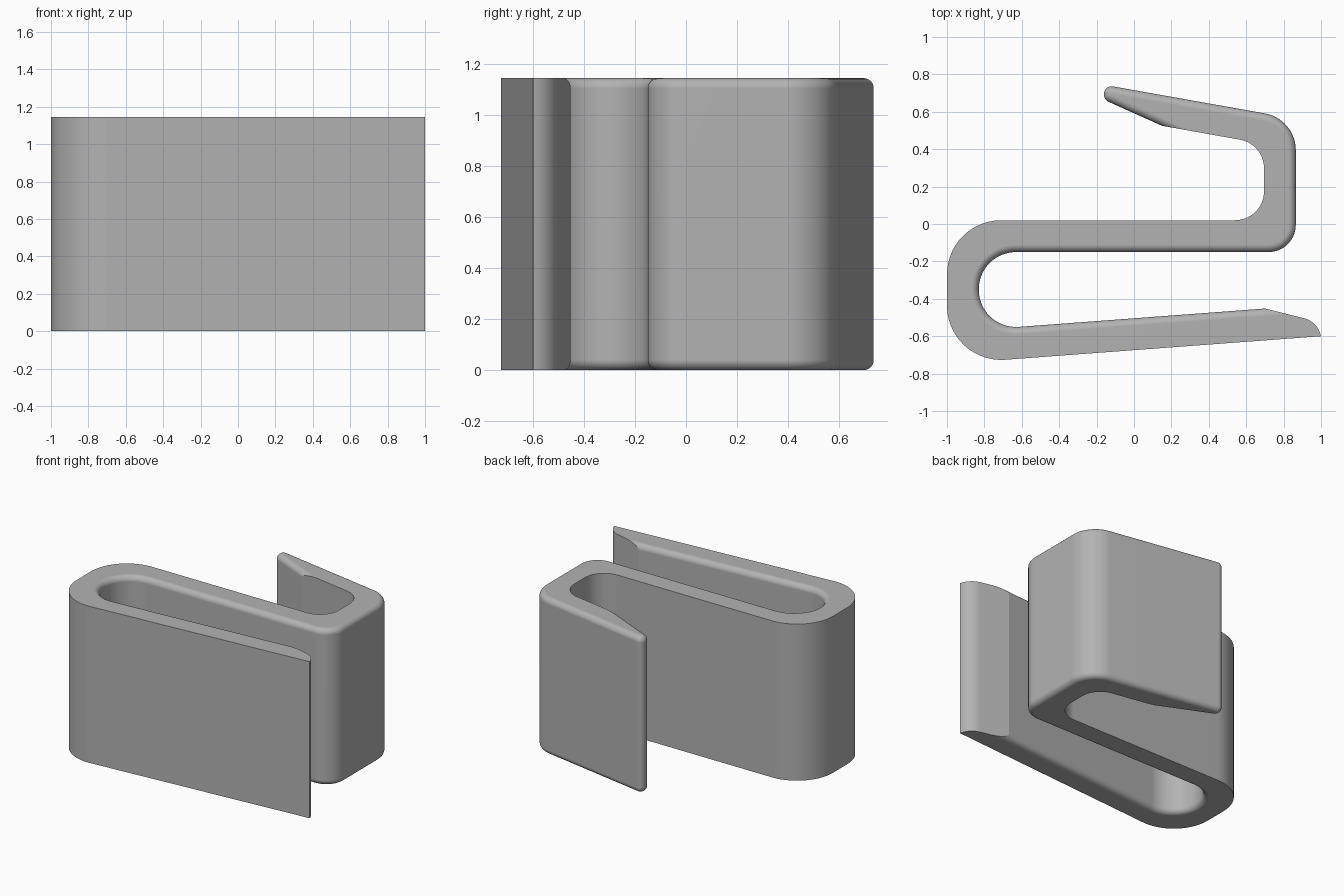
import bpy, bmesh, math
from mathutils import Vector

HEIGHT, ROUND, STEPS, ARC = 1.145, 0.04, 7, 14

cube = bpy.data.objects.get("Cube")
if cube:
    bpy.data.objects.remove(cube)

# Clip outline, clockwise: x, y, corner radius, whether the edge that follows has a rounded rim
CORNERS = [
    (1.0, -0.6, 0, False),          # front arm tip
    (-1.0, -0.749, 0.29, False),    # outer left bend
    (-1.0, 0.02, 0.29, False),
    (0.695, 0.02, 0.155, False),    # inside of the hook
    (0.695, 0.428, 0.155, False),
    (0.15, 0.525, 0, True),         # hook lip
    (-0.16, 0.664, 0.04, True),
    (-0.16, 0.744, 0.04, True),
    (0.865, 0.562, 0.2, True),      # outer right side
    (0.865, -0.15, 0.145, True),
    (-0.83, -0.15, 0.199, True),    # inside of the slot
    (-0.83, -0.566, 0.199, True),
    (0.7, -0.452, 0, False),        # front arm lead-in
    (0.975, -0.52, 0.12, False),
]


def outline(inset):
    """Filleted outline with the rounded edges moved inwards."""
    n = len(CORNERS)
    lines = []
    for i, (x, y, r, rim) in enumerate(CORNERS):
        a, b = Vector((x, y)), Vector(CORNERS[(i + 1) % n][:2])
        d = (b - a).normalized()
        lines.append((a + Vector((d.y, -d.x)) * (inset if rim else 0), d))
    points = []
    for i, (x, y, r, rim) in enumerate(CORNERS):
        (p, d), (q, e) = lines[i - 1], lines[i]
        turn = d.cross(e)
        corner = p + d * ((q - p).cross(e) / turn)
        if r == 0:
            points.append(corner)
            continue
        if rim and CORNERS[i - 1][3]:
            r = max(r + math.copysign(inset, turn), 0.002)
        angle = math.atan2(turn, d.dot(e))
        start = corner - d * r * math.tan(abs(angle) / 2)
        side = Vector((-d.y, d.x)) * math.copysign(r, turn)
        centre = start + side
        for k in range(ARC + 1):
            t = angle * k / ARC
            c, s = math.cos(t), math.sin(t)
            v = -side
            points.append(centre + Vector((v.x * c - v.y * s, v.x * s + v.y * c)))
    return points


# Layers: rounded lower rim, straight wall, rounded upper rim
half = [(ROUND * (1 - math.sin(a)), ROUND * (1 - math.cos(a)))
        for a in (math.pi / 2 * k / STEPS for k in range(STEPS + 1))]
layers = half + [(inset, HEIGHT - z) for inset, z in reversed(half)]

bm = bmesh.new()
rings = [[bm.verts.new((p.x, p.y, z)) for p in outline(inset)] for inset, z in layers]
for low, high in zip(rings, rings[1:]):
    for i in range(len(low)):
        bm.faces.new((low[i - 1], low[i], high[i], high[i - 1]))
bm.faces.new(rings[0])
bm.faces.new(rings[-1])
bmesh.ops.recalc_face_normals(bm, faces=bm.faces)
mesh = bpy.data.meshes.new("spring_clip")
bm.to_mesh(mesh)
bm.free()

clip = bpy.data.objects.new("spring_clip", mesh)
bpy.context.collection.objects.link(clip)

# Plain grey finish
grey = bpy.data.materials.new("plain_grey")
grey.use_nodes = True
colour = (0.45, 0.45, 0.45, 1)
grey.diffuse_color = colour
grey.node_tree.nodes["Principled BSDF"].inputs["Base Color"].default_value = colour
mesh.materials.append(grey)

# Smooth bends, flat caps
bpy.ops.object.select_all(action='DESELECT')
clip.select_set(True)
bpy.context.view_layer.objects.active = clip
bpy.ops.object.shade_smooth_by_angle(angle=math.radians(14))
weighted = clip.modifiers.new("even_shading", 'WEIGHTED_NORMAL')
weighted.keep_sharp = True
